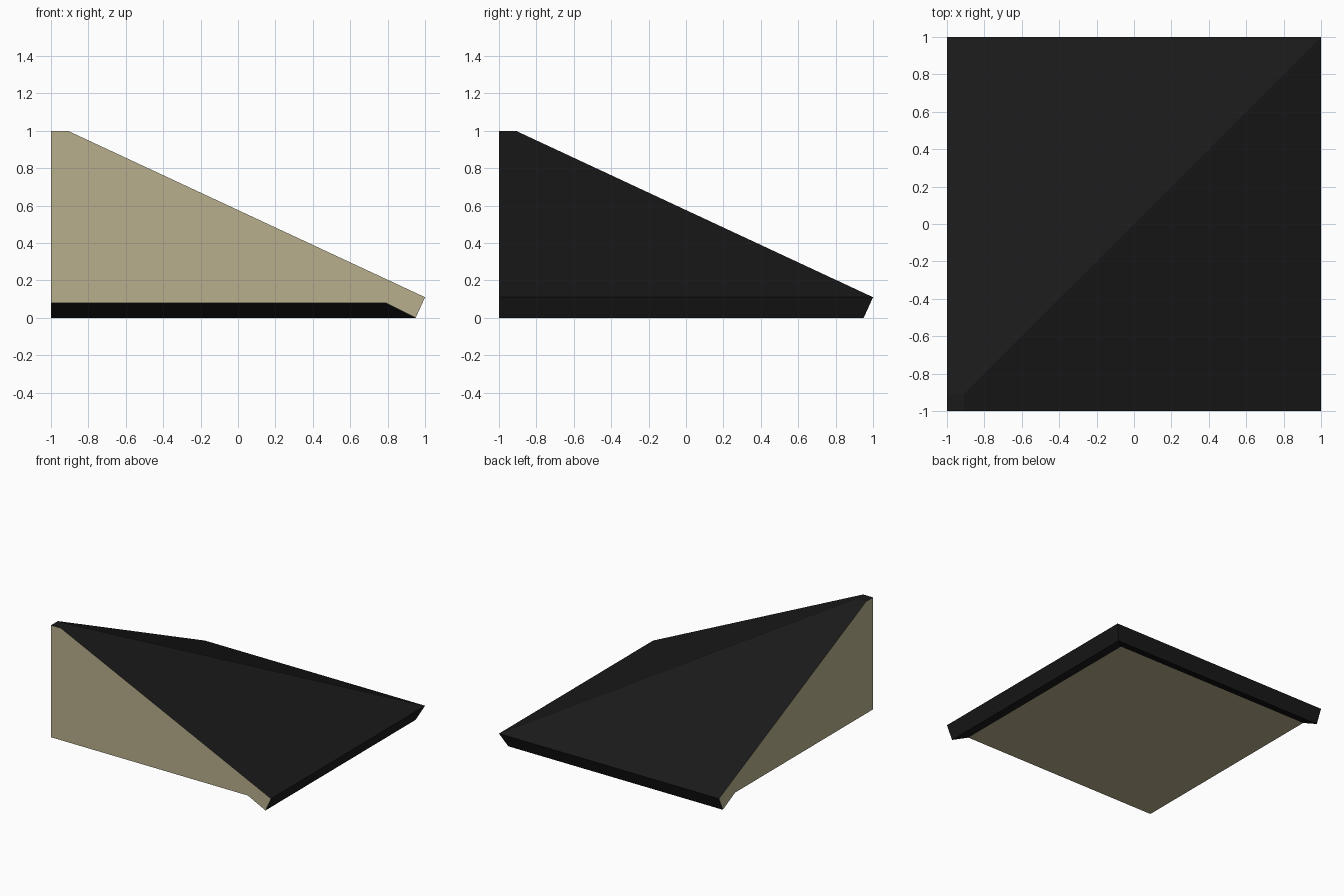
import bpy, bmesh

if "Cube" in bpy.data.objects:
    bpy.data.objects.remove(bpy.data.objects["Cube"])

def material(name, rgb):
    m = bpy.data.materials.new(name)
    m.diffuse_color = (*rgb, 1)
    m.use_nodes = True
    m.node_tree.nodes["Principled BSDF"].inputs["Base Color"].default_value = m.diffuse_color
    return m

# Eave-to-ridge profile: (reach, height) of the square section at each level
PROFILE = [(0.79, 0.08), (0.95, 0.0), (1.0, 0.11), (-0.91, 1.0)]
LOW = -1.0
WALL, ROOF = 0, 1

bm = bmesh.new()

def face(verts, mat):
    f = bm.faces.new(verts)
    f.material_index = mat
    f.smooth = False

# Corner points at each level: front end, hip, left end
levels = [(bm.verts.new((r, LOW, z)), bm.verts.new((r, r, z)), bm.verts.new((LOW, r, z)))
          for r, z in PROFILE]
base = bm.verts.new((LOW, LOW, PROFILE[0][1]))
peak = bm.verts.new((LOW, LOW, PROFILE[-1][1]))

# Soffit, fascia and roof slope on the right and back sides
for a, b in zip(levels, levels[1:]):
    for i in range(2):
        face((a[i], a[i + 1], b[i + 1], b[i]), ROOF)

# Flat ridge cap and underside
face((peak, *levels[-1]), ROOF)
face((base, *reversed(levels[0])), WALL)

# Front and left end walls
face([base] + [l[0] for l in levels] + [peak], WALL)
face([peak] + [l[2] for l in reversed(levels)] + [base], WALL)

bmesh.ops.recalc_face_normals(bm, faces=bm.faces[:])
mesh = bpy.data.meshes.new("roof_corner")
bm.to_mesh(mesh)
bm.free()
mesh.materials.append(material("tan_wall", (0.48, 0.43, 0.27)))
mesh.materials.append(material("black_roof", (0.01, 0.01, 0.01)))
bpy.context.collection.objects.link(bpy.data.objects.new("roof_corner", mesh))
